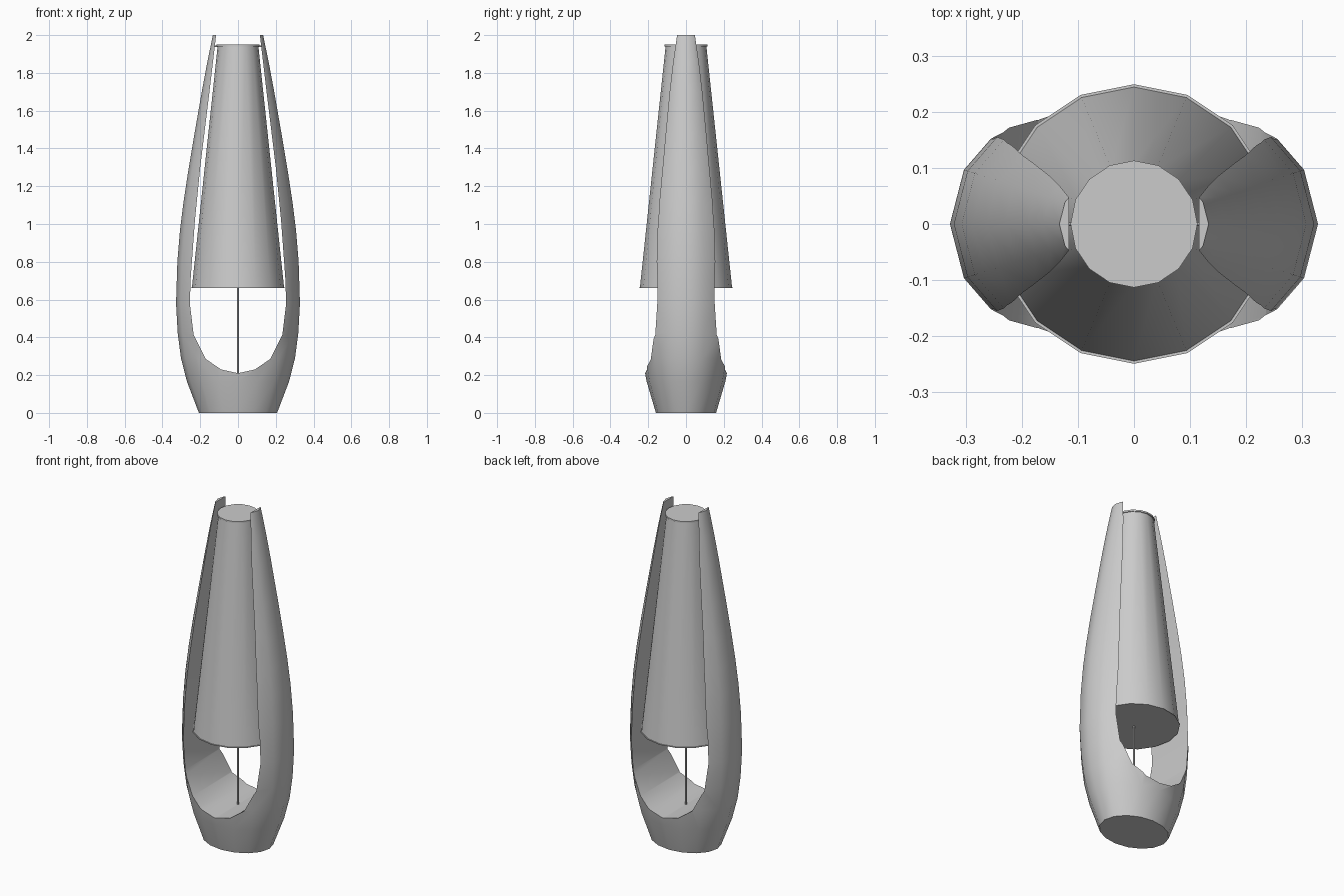
import bpy
import bmesh
from math import cos, sin, pi, radians

if "Cube" in bpy.data.objects:
    bpy.data.objects.remove(bpy.data.objects["Cube"], do_unlink=True)

SIDES = 16
DEPTH = 0.77  # front-to-back squash of the oval body

grey = bpy.data.materials.new("plain_grey")
grey.use_nodes = True
grey.diffuse_color = (0.6, 0.6, 0.6, 1)
grey.node_tree.nodes["Principled BSDF"].inputs["Base Color"].default_value = (0.6, 0.6, 0.6, 1)


def finish(name, bm):
    bmesh.ops.recalc_face_normals(bm, faces=bm.faces)
    mesh = bpy.data.meshes.new(name)
    bm.to_mesh(mesh)
    bm.free()
    mesh.materials.append(grey)
    obj = bpy.data.objects.new(name, mesh)
    bpy.context.collection.objects.link(obj)
    return obj


def select_only(obj):
    bpy.ops.object.select_all(action='DESELECT')
    obj.select_set(True)
    bpy.context.view_layer.objects.active = obj


def smooth(obj):
    select_only(obj)
    bpy.ops.object.shade_smooth_by_angle(angle=radians(35))


def lathe(name, profile, squash=1.0, sides=SIDES):
    """Closed solid from (radius, height) pairs, listed bottom to top."""
    bm = bmesh.new()
    rings = []
    for r, z in profile:
        angles = [2 * pi * i / sides for i in range(sides)]
        rings.append([bm.verts.new((r * cos(a), r * squash * sin(a), z)) for a in angles])
    for low, high in zip(rings, rings[1:]):
        for i in range(sides):
            j = (i + 1) % sides
            bm.faces.new((low[i], low[j], high[j], high[i]))
    bm.faces.new(rings[0][::-1])
    bm.faces.new(rings[-1])
    return finish(name, bm)


# Oval body: a solid tapering form
body = lathe("body", [
    (0.207, 0), (0.27, 0.165), (0.302, 0.29), (0.319, 0.42), (0.328, 0.58),
    (0.321, 0.8), (0.307, 0.97), (0.288, 1.12), (0.262, 1.29), (0.23, 1.48),
    (0.19, 1.71), (0.162, 1.86), (0.133, 2)], DEPTH)

# Opening cut through the body from front to back
half = [(0.09, 0.23), (0.17, 0.285), (0.235, 0.415), (0.255, 0.58), (0.25, 0.72),
        (0.228, 1.02), (0.2, 1.3), (0.15, 1.71), (0.116, 2), (0.112, 2.05)]
outline = [(0, 0.21)] + half + [(-x, z) for x, z in reversed(half)]
bm = bmesh.new()
front = bm.faces.new([bm.verts.new((x, -0.5, z)) for x, z in outline])
pushed = bmesh.ops.extrude_face_region(bm, geom=[front], use_keep_orig=True)["geom"]
bmesh.ops.translate(bm, vec=(0, 1, 0),
                    verts=[v for v in pushed if isinstance(v, bmesh.types.BMVert)])
cutter = finish("opening_cutter", bm)
cutter.hide_render = True

select_only(body)
cut = body.modifiers.new("opening", 'BOOLEAN')
cut.operation = 'DIFFERENCE'
cut.solver = 'EXACT'
cut.object = cutter
bpy.ops.object.modifier_apply(modifier=cut.name)
bpy.data.objects.remove(cutter, do_unlink=True)
smooth(body)

# Tapered shade with a fine lip at each end
shade = lathe("shade", [
    (0.249, 0.66), (0.249, 0.664), (0.244, 0.664),
    (0.108, 1.94), (0.113, 1.94), (0.113, 1.95)])
smooth(shade)

# Thin stem between floor and shade
smooth(lathe("stem", [(0.006, 0.2), (0.006, 0.67)], sides=8))

# Small pins joining the shade to the body tips
for side, label in ((1, "left"), (-1, "right")):
    pin = lathe(label + "_pin", [(0.004, 0.105), (0.004, 0.124)], sides=8)
    pin.rotation_euler.y = side * pi / 2
    pin.location.z = 1.94
    smooth(pin)
